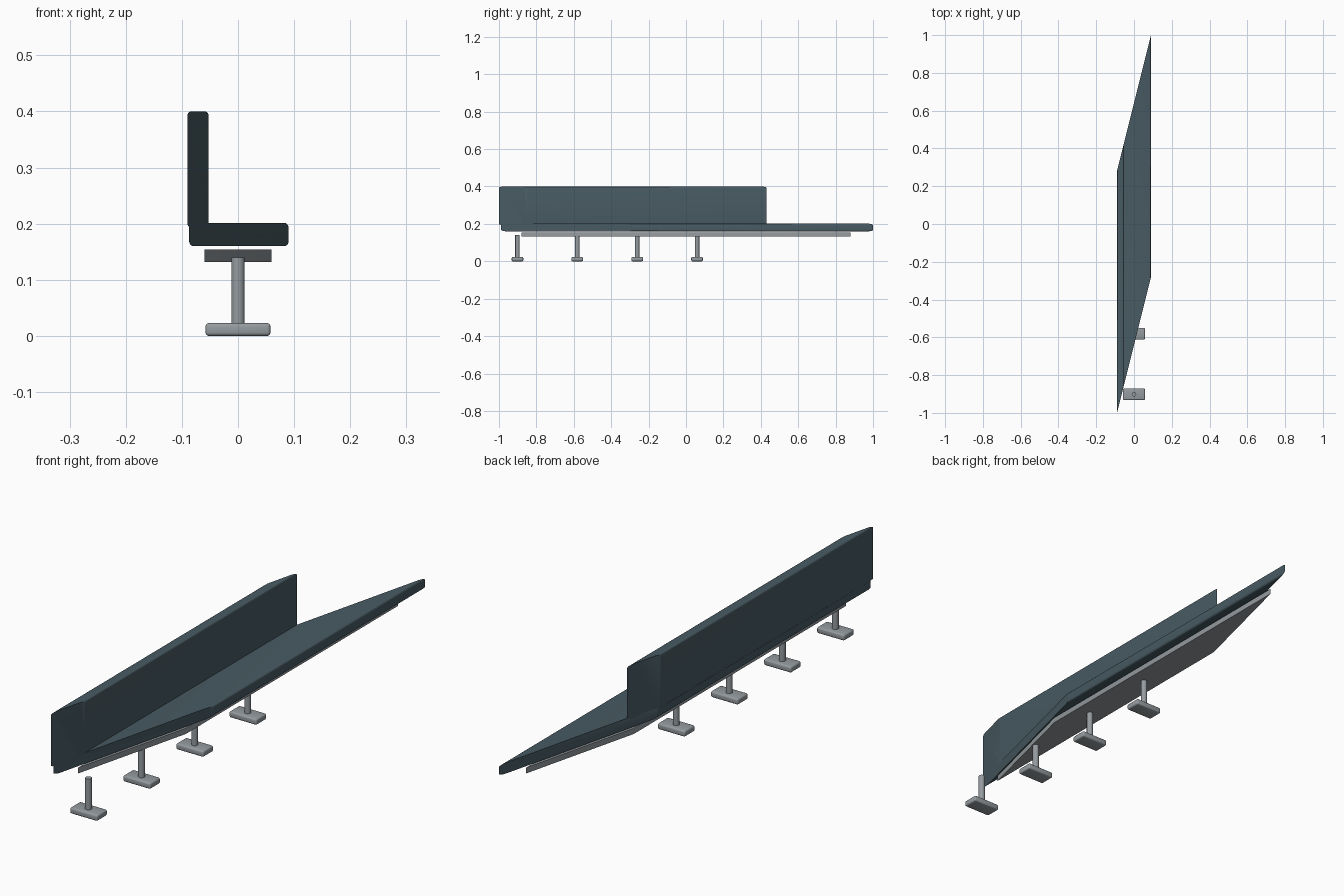
import bpy, bmesh, math

if "Cube" in bpy.data.objects:
    bpy.data.objects.remove(bpy.data.objects["Cube"])

SHEAR = 4.0      # y offset per unit of x (slanted plan)
HALF = 0.64      # half length along y


def material(name, color):
    m = bpy.data.materials.new(name)
    m.diffuse_color = color
    m.use_nodes = True
    m.node_tree.nodes["Principled BSDF"].inputs["Base Color"].default_value = m.diffuse_color
    return m


BLUE = material("slate_cushion", (0.065, 0.105, 0.125, 1))
METAL = material("grey_metal", (0.30, 0.33, 0.35, 1))


def finish(name, bm, mat):
    bmesh.ops.recalc_face_normals(bm, faces=bm.faces)
    me = bpy.data.meshes.new(name)
    bm.to_mesh(me)
    bm.free()
    me.materials.append(mat)
    ob = bpy.data.objects.new(name, me)
    bpy.context.collection.objects.link(ob)
    bpy.ops.object.select_all(action='DESELECT')
    ob.select_set(True)
    bpy.context.view_layer.objects.active = ob
    bpy.ops.object.shade_smooth_by_angle(angle=math.radians(35))
    return ob


def slanted_bar(name, x0, x1, z0, z1, r, mat):
    """Rounded x/z profile extruded along y, ends slanted by SHEAR."""
    prof = []
    corners = [(x1, z1, -1, -1), (x0, z1, 1, -1), (x0, z0, 1, 1), (x1, z0, -1, 1)]
    for k, (x, z, sx, sz) in enumerate(corners):
        if r == 0:
            prof.append((x, z))
            continue
        for i in range(5):
            a = math.radians(90 * k + 22.5 * i)
            prof.append((x + sx * r + r * math.cos(a), z + sz * r + r * math.sin(a)))
    bm = bmesh.new()
    a = [bm.verts.new((x, SHEAR * x - HALF, z)) for x, z in prof]
    b = [bm.verts.new((x, SHEAR * x + HALF, z)) for x, z in prof]
    n = len(prof)
    bm.faces.new(a)
    bm.faces.new(b[::-1])
    for i in range(n):
        j = (i + 1) % n
        bm.faces.new((a[i], b[i], b[j], a[j]))
    return finish(name, bm, mat)


# Seat, backrest and the plate below
slanted_bar("seat", -0.087, 0.09, 0.16, 0.2015, 0.008, BLUE)
slanted_bar("backrest", -0.09, -0.0525, 0.193, 0.40, 0.007, BLUE)
slanted_bar("support_plate", -0.06, 0.06, 0.132, 0.154, 0, METAL)

# Row of pedestal legs
for i in range(4):
    y = -0.901 + 0.32 * i
    bm = bmesh.new()
    bmesh.ops.create_cone(bm, cap_ends=True, segments=24, radius1=0.012, radius2=0.012, depth=0.123)
    bmesh.ops.translate(bm, verts=bm.verts, vec=(0, y, 0.0785))
    finish(f"leg_post_{i + 1}", bm, METAL)

    bm = bmesh.new()
    bmesh.ops.create_cube(bm, size=1)
    bmesh.ops.scale(bm, verts=bm.verts, vec=(0.116, 0.062, 0.023))
    bmesh.ops.bevel(bm, geom=bm.edges[:], offset=0.006, segments=3, profile=0.5, affect='EDGES')
    bmesh.ops.translate(bm, verts=bm.verts, vec=(0, y, 0.0115))
    finish(f"leg_foot_{i + 1}", bm, METAL)
